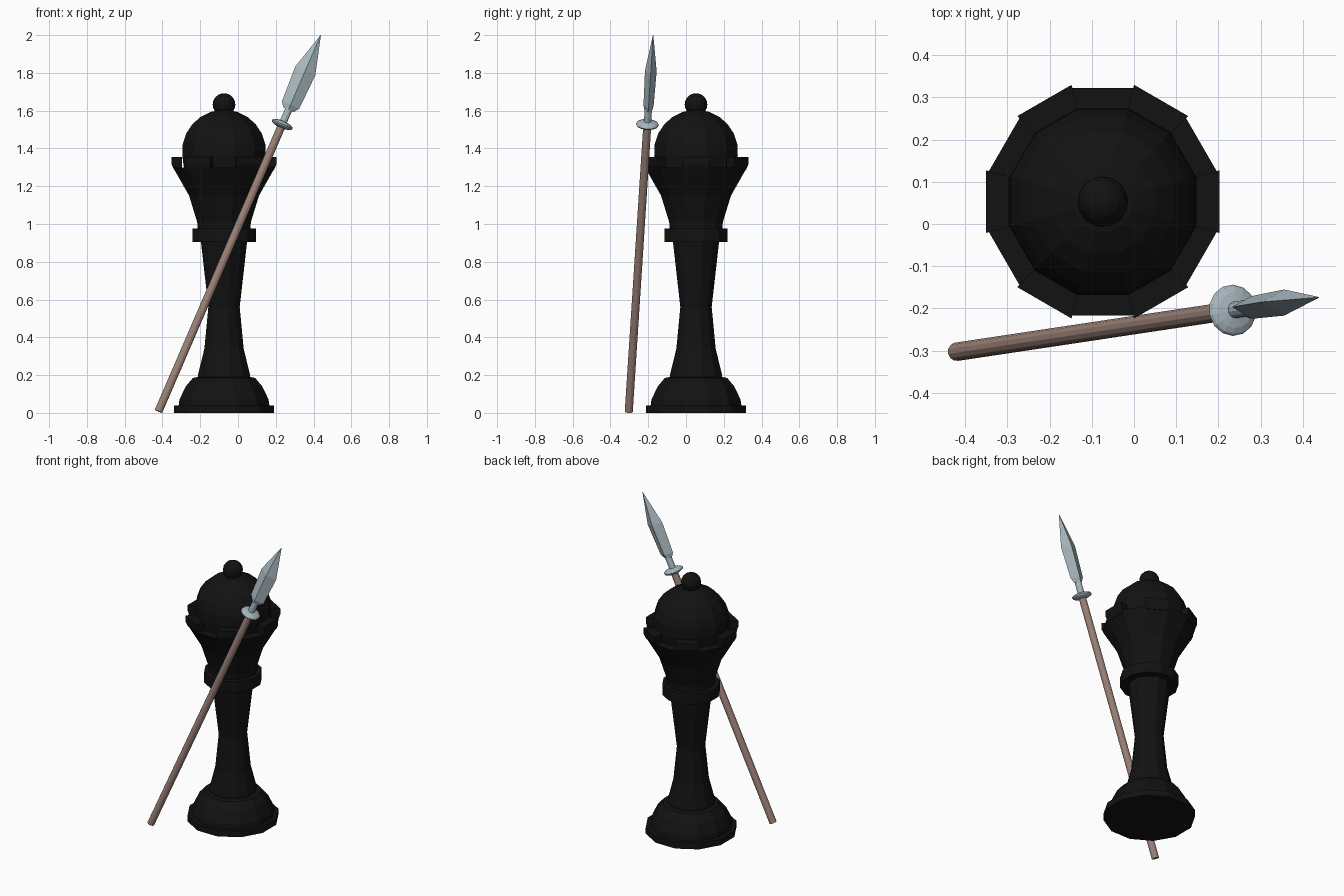
import bpy, bmesh, math
from mathutils import Vector, Matrix

if "Cube" in bpy.data.objects:
    bpy.data.objects.remove(bpy.data.objects["Cube"])

CX, CY, SIDES = -0.074, 0.053, 12
K = 1 / math.cos(math.pi / SIDES)      # flat-to-flat radius -> corner radius


def material(name, rgb):
    m = bpy.data.materials.new(name)
    m.diffuse_color = (*rgb, 1)
    m.use_nodes = True
    m.node_tree.nodes["Principled BSDF"].inputs["Base Color"].default_value = m.diffuse_color
    return m


BLACK = material("black", (0.006, 0.006, 0.006))
WOOD = material("wood", (0.34, 0.23, 0.19))
STEEL = material("steel", (0.40, 0.49, 0.53))


def finish(bm, name, mat, matrix):
    bmesh.ops.remove_doubles(bm, verts=bm.verts, dist=1e-5)
    bmesh.ops.recalc_face_normals(bm, faces=bm.faces)
    me = bpy.data.meshes.new(name)
    bm.to_mesh(me)
    bm.free()
    me.materials.append(mat)
    ob = bpy.data.objects.new(name, me)
    ob.matrix_world = matrix
    bpy.context.collection.objects.link(ob)
    return ob


def loft(name, profile, mat, matrix, sides=SIDES):
    """Stack closed rings; a profile entry is (rx, ry, z)."""
    bm = bmesh.new()
    rings = []
    for rx, ry, z in profile:
        ring = []
        for i in range(sides):
            a = 2 * math.pi * (i + (0.5 if sides > 4 else 0)) / sides
            ring.append(bm.verts.new((rx * math.cos(a), ry * math.sin(a), z)))
        rings.append(ring)
    for a, b in zip(rings, rings[1:]):
        for i in range(sides):
            j = (i + 1) % sides
            bm.faces.new((a[i], a[j], b[j], b[i]))
    bm.faces.new(rings[0][::-1])
    bm.faces.new(rings[-1])
    return finish(bm, name, mat, matrix)


def lathe(name, pts, mat, matrix):
    return loft(name, [(r * K, r * K, z) for r, z in pts], mat, matrix)


AXIS = Matrix.Translation((CX, CY, 0))

# Turned body: foot, stem, collar, flared cup
lathe("body", [(0.265, 0), (0.265, 0.04), (0.240, 0.04), (0.236, 0.07),
               (0.203, 0.14), (0.165, 0.185), (0.137, 0.19), (0.137, 0.205),
               (0.104, 0.34), (0.083, 0.56), (0.122, 0.905), (0.168, 0.905),
               (0.168, 0.975), (0.140, 0.975), (0.142, 1.01), (0.185, 1.15),
               (0.270, 1.30), (0.215, 1.30)], BLACK, AXIS)

# Domed cap
dome = [(0.21, 1.28)]
for i in range(7):
    a = math.radians(-5 + i * 15.3)
    dome.append((max(0.222 * math.cos(a), 0.005), 1.383 + 0.222 * math.sin(a)))
lathe("cap", dome, BLACK, AXIS)

# Crown teeth on every other side
bm = bmesh.new()
for k in range(6):
    corners = []
    for r0, z in ((0.222, 1.28), (0.264, 1.285), (0.277, 1.315),
                  (0.277, 1.355), (0.222, 1.355)):
        corners.append([bm.verts.new((r0 * K * math.cos(a), r0 * K * math.sin(a), z))
                        for a in (math.radians(60 * k - 15), math.radians(60 * k + 15))])
    for a, b in zip(corners, corners[1:] + corners[:1]):
        bm.faces.new((a[0], b[0], b[1], a[1]))
    for s in (0, 1):
        bm.faces.new([c[s] for c in corners])
finish(bm, "crown_teeth", BLACK, AXIS)

# Top ball
bm = bmesh.new()
bmesh.ops.create_uvsphere(bm, u_segments=16, v_segments=10, radius=0.06)
finish(bm, "ball", BLACK, Matrix.Translation((CX, CY, 1.632)))

# Spear frame: local z runs along the shaft, local x across the blade
start, tip = Vector((-0.421, -0.303, 0.008)), Vector((0.438, -0.174, 2.0))
d = (tip - start).normalized()
w = (Vector((1, 0, 0)) - d * d.x).normalized()
n = d.cross(w)
L = (tip - start).length
SPEAR = Matrix.Translation(start) @ Matrix((w, n, d)).transposed().to_4x4()


def at(z):                              # world height -> distance along shaft
    return (z - start.z) / d.z


loft("spear_shaft", [(0.022, 0.022, 0), (0.022, 0.022, at(1.53))], WOOD, SPEAR)
loft("spear_neck", [(0.020, 0.020, at(1.52)), (0.020, 0.020, at(1.66))], STEEL, SPEAR)

# Rounded guard disc
bm = bmesh.new()
bmesh.ops.create_uvsphere(bm, u_segments=14, v_segments=8, radius=0.061)
finish(bm, "spear_guard", STEEL,
       SPEAR @ Matrix.Translation((0, 0, at(1.527))) @ Matrix.Diagonal((1, 1, 0.32, 1)))

# Diamond-section blade
loft("spear_blade", [(0.030, 0.022, at(1.605)), (0.050, 0.027, at(1.63)),
                     (0.058, 0.031, at(1.81)), (0.001, 0.001, L)], STEEL, SPEAR, 4)
